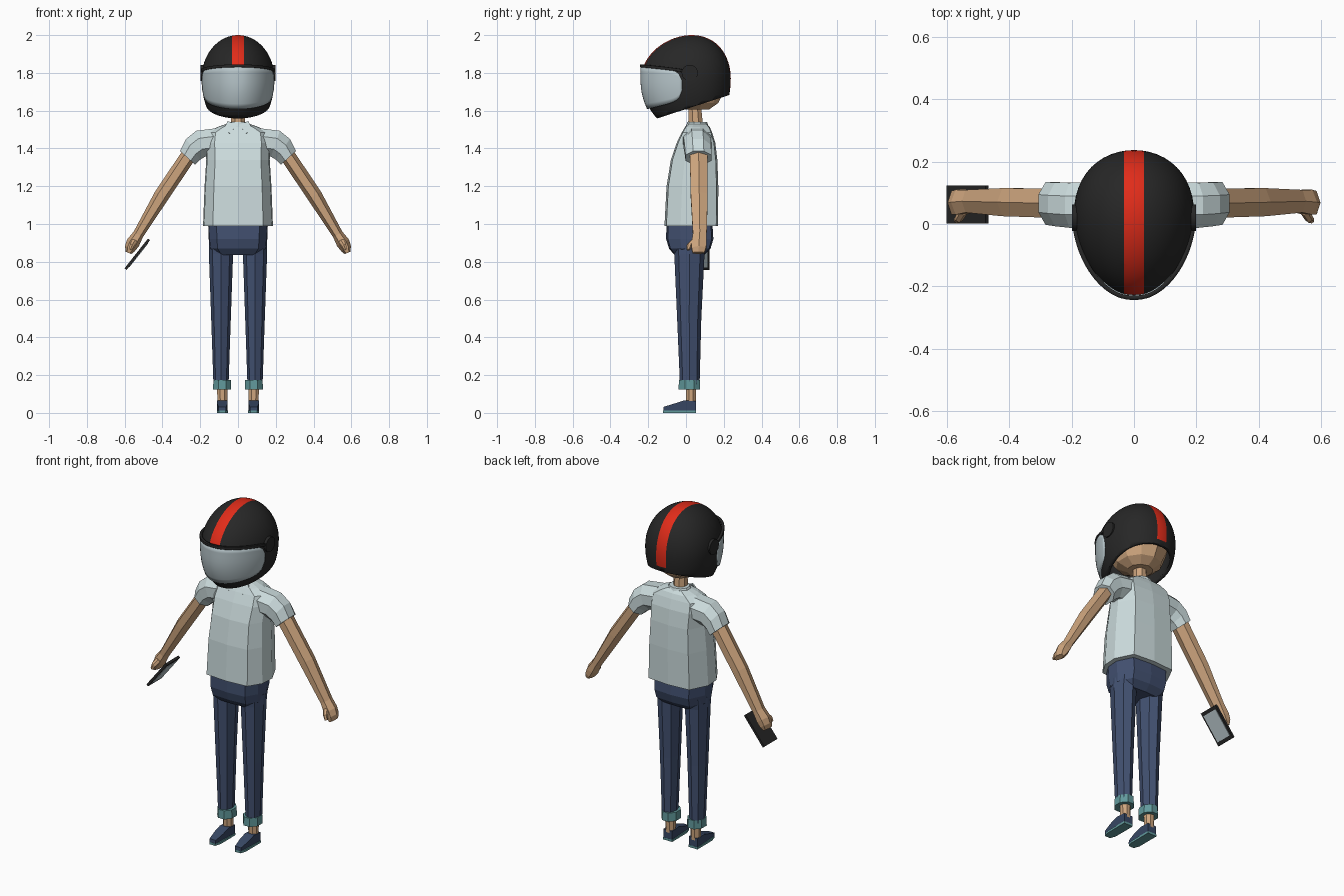
import bpy, bmesh, math
from mathutils import Vector, Matrix

cube = bpy.data.objects.get("Cube")
if cube:
    bpy.data.objects.remove(cube, do_unlink=True)


def material(name, r, g, b):
    m = bpy.data.materials.new(name)
    m.use_nodes = True
    m.diffuse_color = (r, g, b, 1)
    bsdf = m.node_tree.nodes["Principled BSDF"]
    bsdf.inputs["Base Color"].default_value = (r, g, b, 1)
    bsdf.inputs["Roughness"].default_value = 0.7
    return m


BLACK = material("helmet black", 0.02, 0.02, 0.02)
RED = material("stripe red", 0.75, 0.025, 0.01)
PALE = material("shirt pale blue", 0.6, 0.71, 0.72)
GLASS = material("visor grey", 0.48, 0.57, 0.6)
SKIN = material("skin", 0.62, 0.38, 0.21)
DENIM = material("denim", 0.055, 0.082, 0.165)
TEAL = material("cuff teal", 0.12, 0.32, 0.33)
SHOE = material("shoe blue", 0.04, 0.065, 0.13)


def finish(name, bm, *mats, smooth=False):
    bmesh.ops.recalc_face_normals(bm, faces=bm.faces)
    mesh = bpy.data.meshes.new(name)
    bm.to_mesh(mesh)
    bm.free()
    for m in mats:
        mesh.materials.append(m)
    ob = bpy.data.objects.new(name, mesh)
    bpy.context.collection.objects.link(ob)
    if smooth:
        bpy.ops.object.select_all(action='DESELECT')
        ob.select_set(True)
        bpy.context.view_layer.objects.active = ob
        bpy.ops.object.shade_smooth_by_angle(angle=math.radians(40))
    return ob


def ngon(n, phase=0.5):
    return [(math.cos(math.tau * (i + phase) / n), math.sin(math.tau * (i + phase) / n)) for i in range(n)]


def loft(name, rings, section, mat):
    """Skin between rings given as (centre, half-width vector, half-depth)."""
    bm = bmesh.new()
    loops = []
    for c, u, hy in rings:
        loops.append([bm.verts.new(Vector(c) + Vector(u) * a + Vector((0, hy * b, 0)))
                      for a, b in section])
    n = len(section)
    for lo, hi in zip(loops, loops[1:]):
        for i in range(n):
            bm.faces.new((lo[i], lo[(i + 1) % n], hi[(i + 1) % n], hi[i]))
    bm.faces.new(loops[0])
    bm.faces.new(loops[-1])
    return finish(name, bm, mat)


def column(name, x, rows, section, mat):
    """Upright loft from rows of (z, y centre, half-width, half-depth)."""
    return loft(name, [((x, y, z), (hx, 0, 0), hy) for z, y, hx, hy in rows], section, mat)


def box(name, centre, size, mat, angle=0):
    bm = bmesh.new()
    bmesh.ops.create_cube(bm, size=1)
    bm.transform(Matrix.Translation(centre) @ Matrix.Rotation(angle, 4, 'Y') @ Matrix.Diagonal((*size, 1)))
    return finish(name, bm, mat)


def solidify(ob, thickness):
    mod = ob.modifiers.new("thickness", 'SOLIDIFY')
    mod.thickness = thickness
    mod.offset = -1


# Helmet: egg-shaped shell cut by a sloping lower rim
MID = 1.77


def egg(y):
    return y + 0.03 * max(0, 1 - (y / 0.237) ** 2)


bm = bmesh.new()
bmesh.ops.create_uvsphere(bm, u_segments=48, v_segments=32, radius=1)
for v in bm.verts:
    v.co = (v.co.x * 0.193, egg(v.co.y * 0.237), MID + v.co.z * (0.23 if v.co.z > 0 else 0.3))


def cut(co, no, clear=False):
    bmesh.ops.bisect_plane(bm, geom=bm.verts[:] + bm.edges[:] + bm.faces[:],
                           plane_co=co, plane_no=no, clear_outer=clear)


cut((0, -0.18, 1.55), (0, 0.325, -1), True)
for x in (-0.032, 0.032):
    cut((x, 0, 0), (1, 0, 0))
for f in bm.faces:
    c = f.calc_center_median()
    if abs(c.x) < 0.032 and c.z > (1.7 if c.y > 0 else 1.82):
        f.material_index = 1
solidify(finish("helmet_shell", bm, BLACK, RED, smooth=True), 0.018)


# Visor and the rim above it, curved round the face opening
def face_band(name, mat, grow, low, high, rounded):
    bm = bmesh.new()
    cols, rows, reach = 40, 8, math.radians(78)
    grid = []
    for i in range(cols + 1):
        k = 2 * i / cols - 1
        t = k * k
        top, bottom = high - 0.025 * t, low + (0.05 if rounded else -0.025) * t
        mid = (top + bottom) / 2
        shrink = math.sqrt(1 - 0.9 * t ** 8) if rounded else 1
        line = []
        for j in range(rows + 1):
            z = mid + (bottom + (top - bottom) * j / rows - mid) * shrink
            s = grow * math.sqrt(1 - (min(0, z - MID) / 0.34) ** 2)
            y = -0.241 * s * math.cos(k * reach)
            line.append(bm.verts.new((0.197 * s * math.sin(k * reach), egg(y), z)))
        grid.append(line)
    for a, b in zip(grid, grid[1:]):
        for j in range(rows):
            bm.faces.new((a[j], b[j], b[j + 1], a[j + 1]))
    solidify(finish(name, bm, mat, smooth=True), 0.014)


face_band("visor", GLASS, 1.0, 1.608, 1.834, True)
face_band("visor_rim", BLACK, 1.01, 1.83, 1.845, False)

# Visor pivots
for side, label in ((1, "left"), (-1, "right")):
    bm = bmesh.new()
    bmesh.ops.create_cone(bm, cap_ends=True, segments=24, radius1=0.043, radius2=0.043, depth=0.03)
    bm.transform(Matrix.Translation((side * 0.184, 0.02, 1.8)) @ Matrix.Rotation(math.pi / 2, 4, 'Y'))
    finish(label + "_visor_pivot", bm, BLACK, smooth=True)

# Head and neck
column("head", 0, [(1.605, 0.05, 0.07, 0.07), (1.64, 0.04, 0.12, 0.13), (1.72, 0.03, 0.155, 0.18),
                   (1.82, 0.03, 0.14, 0.16), (1.88, 0.03, 0.08, 0.1)], ngon(10), SKIN)
column("neck", 0, [(1.48, 0.055, 0.042, 0.042), (1.64, 0.045, 0.036, 0.036)], ngon(8), SKIN)

# Shirt body
half = [(0, -1), (0.72, -0.93), (0.97, -0.4), (1, 0.2), (0.72, 0.93), (0, 1)]
torso = half + [(-a, b) for a, b in half[-2:0:-1]]
column("shirt_body", 0, [(0.99, 0.028, 0.185, 0.142), (1.2, 0.034, 0.177, 0.137), (1.34, 0.043, 0.168, 0.123),
                         (1.43, 0.053, 0.172, 0.102), (1.485, 0.058, 0.165, 0.08),
                         (1.513, 0.06, 0.11, 0.066), (1.53, 0.06, 0.06, 0.05)], torso, PALE)

# Collar band and its two front flaps
loft("collar", [((0, 0.058, 1.5), (0.082, 0, 0), 0.066), ((0, 0.06, 1.54), (0.058, 0, 0), 0.052)],
     ngon(10), PALE)
for side, label in ((1, "left"), (-1, "right")):
    bm = bmesh.new()
    flap = [(0.004, 0.002, 1.525), (0.055, 0.012, 1.545), (0.075, -0.005, 1.505), (0.045, -0.025, 1.48)]
    bm.faces.new([bm.verts.new((side * x, y, z)) for x, y, z in flap])
    solidify(finish(label + "_collar_flap", bm, PALE), 0.008)

# Limbs, mirrored
for side, label in ((1, "left"), (-1, "right")):
    def limb(part, rings, section, mat):
        loft(label + part, [((side * x, y, z), (side * ux, 0, uz), hy) for x, y, z, ux, uz, hy in rings],
             section, mat)

    limb("_sleeve", [(0.12, 0.06, 1.435, 0.0, 0.077, 0.082), (0.198, 0.06, 1.425, 0.025, 0.074, 0.078),
                     (0.238, 0.063, 1.395, 0.04, 0.06, 0.076), (0.267, 0.066, 1.35, 0.043, 0.039, 0.074)],
         ngon(8), PALE)
    limb("_arm", [(0.23, 0.066, 1.41, 0.034, 0.022, 0.054), (0.405, 0.07, 1.15, 0.034, 0.022, 0.052),
                  (0.528, 0.073, 0.945, 0.024, 0.015, 0.042), (0.556, 0.07, 0.9, 0.031, 0.018, 0.046),
                  (0.572, 0.068, 0.87, 0.026, 0.014, 0.044), (0.58, 0.066, 0.847, 0.015, 0.006, 0.036)],
         ngon(6, 0), SKIN)
    limb("_thumb", [(0.545, 0.045, 0.915, 0.014, 0.008, 0.018), (0.56, 0.02, 0.89, 0.013, 0.008, 0.016),
                    (0.57, 0.012, 0.864, 0.008, 0.004, 0.01)], ngon(6), SKIN)

    # Leg, rolled cuff and ankle
    x = side * 0.09
    column(label + "_trouser_leg", x, [(0.15, 0.02, 0.04, 0.052), (0.5, 0.017, 0.052, 0.064),
                                       (0.84, 0.018, 0.064, 0.08), (0.9, 0.02, 0.064, 0.09)],
           ngon(8, 0), DENIM)
    column(label + "_cuff", side * 0.084, [(0.125, 0.018, 0.052, 0.062), (0.175, 0.018, 0.05, 0.06)],
           ngon(8), TEAL)
    column(label + "_ankle", side * 0.083, [(0.04, 0.026, 0.028, 0.028), (0.15, 0.026, 0.03, 0.03)],
           ngon(8), SKIN)

    # Shoe: side profile widened, with a contrasting sole
    bm = bmesh.new()
    profile = [(-0.12, 0.012), (-0.118, 0.032), (-0.06, 0.05), (-0.01, 0.066), (0.052, 0.062), (0.052, 0.012)]
    walls = [[bm.verts.new((side * 0.083 + w * (0.02 if y < -0.1 else 0.028), y, z)) for y, z in profile]
             for w in (-1, 1)]
    n = len(profile)
    for i in range(n):
        bm.faces.new((walls[0][i], walls[0][(i + 1) % n], walls[1][(i + 1) % n], walls[1][i]))
    for w in walls:
        bm.faces.new(w)
    finish(label + "_shoe", bm, SHOE)
    column(label + "_sole", side * 0.083, [(0, -0.034, 0.029, 0.087), (0.013, -0.034, 0.029, 0.087)],
           [(1, 1), (1, -0.6), (0.6, -1), (-0.6, -1), (-1, -0.6), (-1, 1)], TEAL)

# Hips of the trousers
column("trouser_hips", 0, [(0.835, 0.018, 0.12, 0.078), (0.87, 0.02, 0.15, 0.11),
                           (0.92, 0.02, 0.155, 0.125), (1.0, 0.018, 0.158, 0.122)], torso, DENIM)

# Phone held by the right hand, screen turned inwards and down
tilt = 0.668
spot = Vector((-0.533, 0.0625, 0.84))
box("phone_body", spot, (0.014, 0.122, 0.2), BLACK, tilt)
box("phone_screen", spot + Matrix.Rotation(tilt, 3, 'Y') @ Vector((0.008, 0, 0)), (0.004, 0.1, 0.16), GLASS, tilt)
